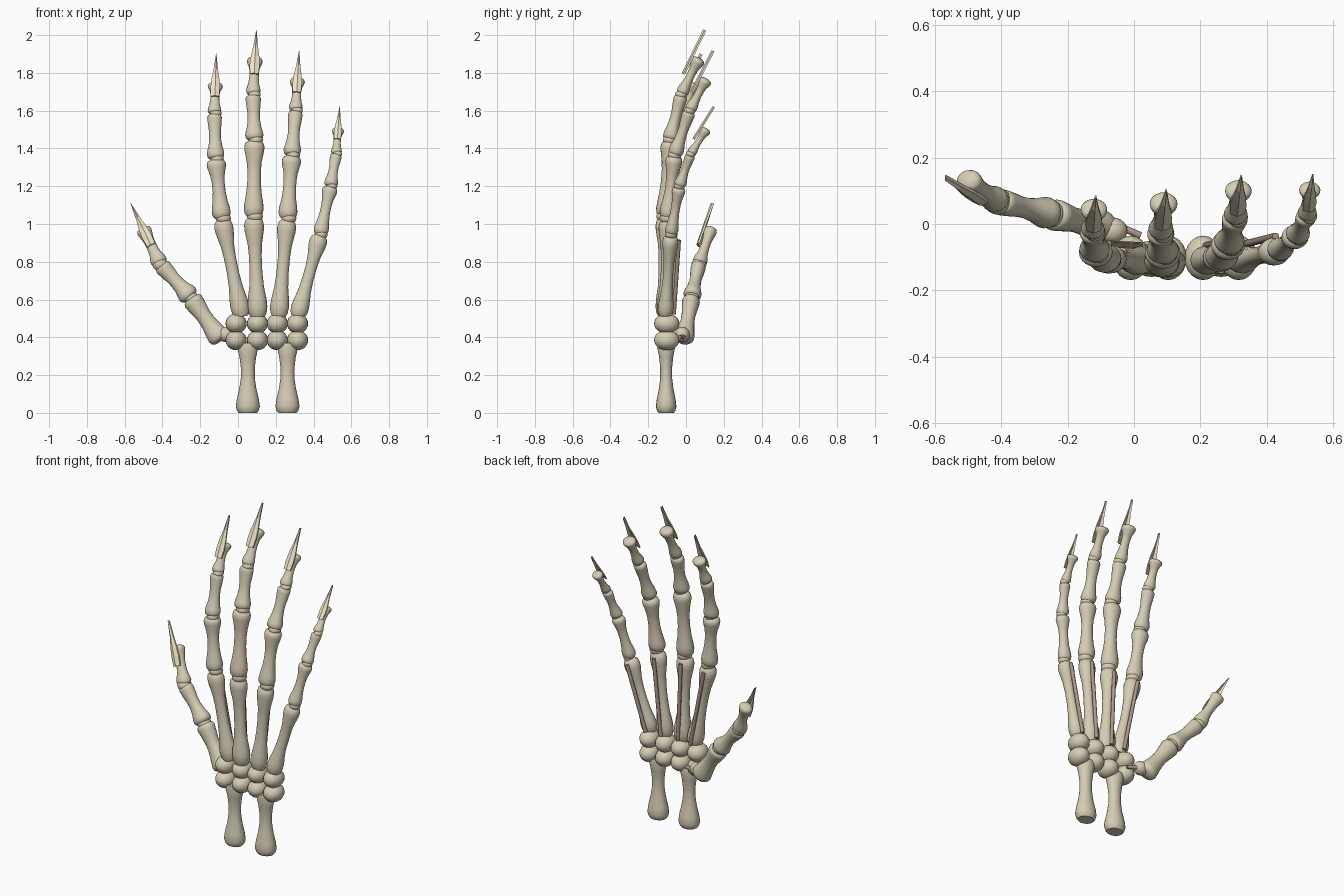
import bpy, bmesh, math
from mathutils import Vector, Matrix

if "Cube" in bpy.data.objects:
    bpy.data.objects.remove(bpy.data.objects["Cube"])


def material(name, rgb):
    m = bpy.data.materials.new(name)
    m.diffuse_color = (*rgb, 1)
    m.use_nodes = True
    m.node_tree.nodes["Principled BSDF"].inputs["Base Color"].default_value = m.diffuse_color
    return m


BONE = material("bone", (0.66, 0.61, 0.46))
NAIL = material("nail", (0.86, 0.78, 0.58))
TENDON = material("tendon", (0.42, 0.31, 0.24))


def finish(name, bm, mat, matrix, smooth=True):
    bmesh.ops.recalc_face_normals(bm, faces=bm.faces)
    me = bpy.data.meshes.new(name)
    bm.to_mesh(me)
    bm.free()
    me.materials.append(mat)
    ob = bpy.data.objects.new(name, me)
    bpy.context.collection.objects.link(ob)
    ob.matrix_world = matrix
    if smooth:
        bpy.ops.object.select_all(action='DESELECT')
        bpy.context.view_layer.objects.active = ob
        ob.select_set(True)
        bpy.ops.object.shade_smooth_by_angle(angle=math.radians(50))
    return ob


def frame(a, b):
    # local z runs along the bone, local y points to the palm (+y)
    z = (b - a).normalized()
    x = Vector((0, 1, 0)).cross(z).normalized()
    y = z.cross(x)
    m = Matrix((x, y, z)).transposed().to_4x4()
    m.translation = a
    return m


def lathe(name, a, b, profile, mat, depth=1.0, n=20):
    a, b = Vector(a), Vector(b)
    length = (b - a).length
    bm = bmesh.new()
    rings = [[bm.verts.new((r * math.cos(2 * math.pi * i / n),
                            r * depth * math.sin(2 * math.pi * i / n), t * length))
              for i in range(n)] for t, r in profile]
    for lo, hi in zip(rings, rings[1:]):
        for i in range(n):
            j = (i + 1) % n
            bm.faces.new((lo[i], lo[j], hi[j], hi[i]))
    bm.faces.new(rings[0])
    bm.faces.new(rings[-1])
    return finish(name, bm, mat, frame(a, b))


def bone(name, a, b, r0, rm, r1, depth=0.88):
    profile = [(0, r0 * .7), (.04, r0 * .92), (.1, r0), (.17, r0 * .95),
               (.3, rm * 1.15), (.45, rm), (.6, rm), (.72, rm * 1.12),
               (.86, r1 * .97), (.91, r1), (.96, r1 * .88), (.99, r1 * .55), (1, r1 * .25)]
    return lathe(name, a, b, profile, BONE, depth)


def ball(name, pos, scale):
    bm = bmesh.new()
    bmesh.ops.create_uvsphere(bm, u_segments=20, v_segments=12, radius=1)
    return finish(name, bm, BONE, Matrix.Translation(pos) @ Matrix.Diagonal((*scale, 1)))


def nail(name, a, b, s):
    # thin pointed plate lying on the back of the fingertip
    m = frame(Vector(a), Vector(b))
    start = (Vector(b) - Vector(a)).length * .48
    outline = [(0, .022), (.05, .025), (.1, .021), (.16, .011), (.245, .0012)]
    bm = bmesh.new()
    rows = []
    for t, w in outline:
        rows.append([bm.verts.new((k * w * s, y + abs(k) * .008 * s, start + t * s))
                     for k, y in ((-1, -.045 * s), (0, -.045 * s), (1, -.045 * s),
                                  (1, -.036 * s), (0, -.036 * s), (-1, -.036 * s))])
    for lo, hi in zip(rows, rows[1:]):
        for i in range(6):
            j = (i + 1) % 6
            bm.faces.new((lo[i], lo[j], hi[j], hi[i]))
    bm.faces.new(rows[0])
    bm.faces.new(rows[-1])
    finish(name, bm, NAIL, m, smooth=False)


# forearm bones
for name, x in (("radius", .052), ("ulna", .262)):
    profile = [(0, .048), (.03, .057), (.09, .064), (.2, .058), (.35, .045), (.5, .037),
               (.65, .037), (.8, .044), (.93, .055), (1, .05)]
    lathe(name, (x, -.105, 0), (x, -.105, .37), profile, BONE, .85)

# two rows of wrist bones
for row, z in enumerate((.385, .473)):
    for i, x in enumerate((-.01, .103, .208, .315)):
        ball(f"wrist_bone_{row}_{i}", (x, -.102, z), (.056, .067, .053))

# fingers: knuckle positions from wrist to tip, and thickness
fingers = {
    "index": ([(.02, -.11, .51), (-.085, -.105, 1.03), (-.118, -.082, 1.345),
               (-.125, -.022, 1.585), (-.12, .05, 1.745)], 1.0),
    "middle": ([(.105, -.115, .51), (.083, -.115, 1.04), (.087, -.085, 1.445),
                (.08, -.025, 1.685), (.09, .07, 1.88)], 1.05),
    "ring": ([(.215, -.11, .51), (.262, -.10, 1.03), (.285, -.06, 1.365),
              (.305, .02, 1.6), (.315, .108, 1.77)], 1.0),
    "little": ([(.315, -.11, .51), (.435, -.08, .945), (.49, -.035, 1.2),
                (.52, .025, 1.37), (.53, .11, 1.505)], .8),
}
radii = ((.05, .032, .05), (.05, .034, .051), (.046, .031, .039), (.036, .024, .04))
parts = ("metacarpal", "proximal", "middle", "distal")

for name, (pts, s) in fingers.items():
    pts = [Vector(p) for p in pts]
    for i, part in enumerate(parts):
        k = max(s, .95) if i == 0 else s
        bone(f"{name}_{part}_bone", pts[i], pts[i + 1], *(r * k for r in radii[i]))
    for i in (1, 2, 3):
        r = (.04, .036, .031)[i - 1] * s
        ball(f"{name}_joint_{i}", pts[i] + Vector((.007, 0, 0)), (r, r, r * .8))
    nail(f"{name}_nail", pts[3], pts[4], max(s, .82))
    # palm-side tendon
    off = Vector((0, .045, 0))
    a, b = pts[0].lerp(pts[1], .03) + off, pts[0].lerp(pts[1], .93) + off
    lathe(f"{name}_tendon", a, b, [(0, .011), (1, .011)], TENDON, 1, 10)

# thumb
t = [Vector(p) for p in ((-.09, -.01, .385), (-.25, .03, .61), (-.41, .068, .785),
                         (-.505, .135, .98))]
for i, part in enumerate(("metacarpal", "proximal", "distal")):
    bone(f"thumb_{part}_bone", t[i], t[i + 1],
         *((.058, .042, .054), (.054, .036, .045), (.044, .028, .04))[i])
for i in (1, 2):
    ball(f"thumb_joint_{i}", t[i], (.042, .04, .036))
ball("thumb_base_joint", (-.065, -.02, .415), (.045, .04, .04))
nail("thumb_nail", t[2], t[3], 1.05)
lathe("thumb_tendon", (.02, -.035, .40), (-.13, .03, .41), [(0, .011), (1, .011)], TENDON, 1, 10)
